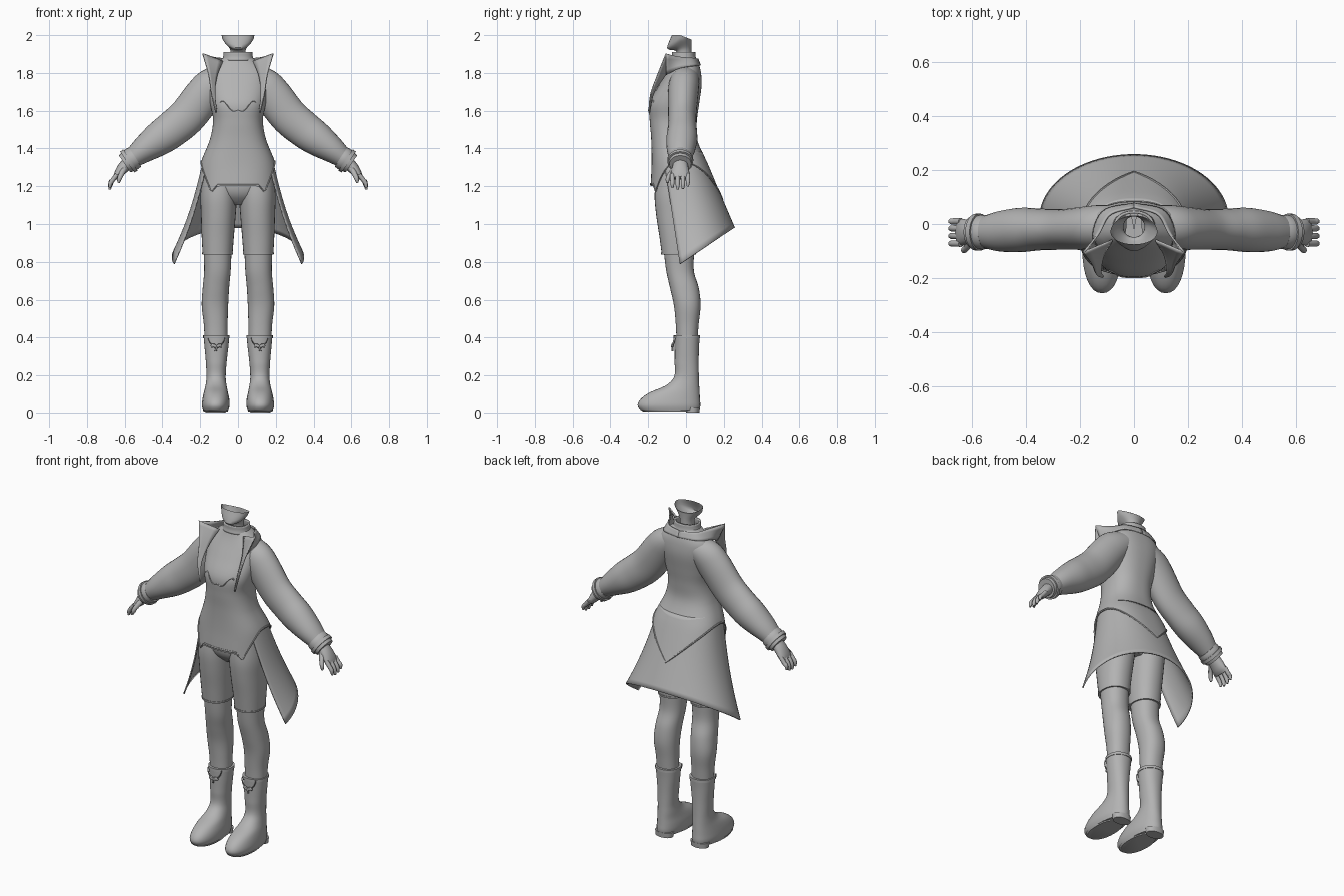
import bpy
from math import sin, cos, pi, radians
from mathutils import Vector

grey = bpy.data.materials.new("plain grey")
grey.diffuse_color = (0.45, 0.45, 0.45, 1)


def spline(rows, t):
    """Smooth interpolation of a table whose first column is the key."""
    i = 0
    while i < len(rows) - 2 and t > rows[i + 1][0]:
        i += 1
    a, b = rows[i], rows[i + 1]
    p, n = rows[max(i - 1, 0)], rows[min(i + 2, len(rows) - 1)]
    h = b[0] - a[0]
    s = min(max((t - a[0]) / h, 0), 1)
    out = []
    for k in range(1, len(a)):
        ma = (b[k] - p[k]) / (b[0] - p[0]) * h
        mb = (n[k] - a[k]) / (n[0] - a[0]) * h
        out.append((2*s**3 - 3*s*s + 1)*a[k] + (s**3 - 2*s*s + s)*ma
                   + (3*s*s - 2*s**3)*b[k] + (s**3 - s*s)*mb)
    return out


def grid(name, f, nu, nv, closed=True, caps=(False, False), mirror=False, thick=0):
    """Surface from f(u, v), with u and v running 0..1."""
    cols = nu if closed else nu + 1
    verts = [f(i / nu, j / nv) for j in range(nv + 1) for i in range(cols)]
    faces = [(j*cols + i, j*cols + (i + 1) % cols, (j + 1)*cols + (i + 1) % cols, (j + 1)*cols + i)
             for j in range(nv) for i in range(nu)]
    if caps[0]:
        faces.append(tuple(reversed(range(cols))))
    if caps[1]:
        faces.append(tuple(range(nv*cols, nv*cols + cols)))
    me = bpy.data.meshes.new(name)
    me.from_pydata(verts, [], faces)
    me.materials.append(grey)
    ob = bpy.data.objects.new(name, me)
    bpy.context.collection.objects.link(ob)
    bpy.ops.object.select_all(action='DESELECT')
    bpy.context.view_layer.objects.active = ob
    ob.select_set(True)
    bpy.ops.object.shade_smooth_by_angle(angle=radians(40))
    if thick:
        m = ob.modifiers.new("thickness", 'SOLIDIFY')
        m.thickness, m.offset = thick, 0
    if mirror:
        ob.modifiers.new("mirror", 'MIRROR')
    return ob


def oval(rows, a, z, power=2.4):
    """Point on a level section; rows are (z, centre x, half width, front y, back y)."""
    xc, rx, yf, yb = spline(rows, z)
    c, s = cos(a), sin(a)
    yc = (yf + yb) / 2
    e = 2 / power
    x = xc + rx * abs(c)**e * (1 if c > 0 else -1)
    y = yc + (yb - yf) / 2 * abs(s)**e * (1 if s > 0 else -1)
    return Vector((x, y, z))


def stack(name, rows, nv=24, power=2.2, **kw):
    z0, z1 = rows[0][0], rows[-1][0]
    return grid(name, lambda u, v: oval(rows, u*2*pi, z0 + (z1 - z0)*v, power), 32, nv, **kw)


def tube(name, pts, nu=16, nv=16, mirror=True):
    """Limb through (x, y, z, radius, depth radius) points."""
    rows = [(i,) + p for i, p in enumerate(pts)]
    top = len(pts) - 1

    def f(u, v):
        x, y, z, r, ry = spline(rows, v*top)
        d = Vector(spline(rows, min(v*top + .05, top))[:3]) - Vector(spline(rows, max(v*top - .05, 0))[:3])
        n = Vector((-d.z, 0, d.x)).normalized()
        a = u*2*pi
        return Vector((x, y, z)) + n*r*cos(a) + Vector((0, ry*sin(a), 0))
    return grid(name, f, nu, nv, caps=(True, True), mirror=mirror)


# jacket body with pointed hem
TORSO = [(1.10, 0, .23, -.19, .205), (1.2, 0, .215, -.187, .165), (1.32, 0, .198, -.182, .115),
         (1.45, 0, .148, -.184, .058), (1.55, 0, .132, -.192, .058), (1.64, 0, .148, -.193, .07),
         (1.74, 0, .16, -.14, .083), (1.81, 0, .155, -.1, .078), (1.85, 0, .115, -.08, .066),
         (1.89, 0, .066, -.066, .045)]
HEM = [(0, 1.2), (.5, 1.2), (.64, 1.155), (1, 1.325)]


def hem(a):
    p = oval(TORSO, a, 1.2)
    u = min(abs(p.x) / .215, 1)
    if sin(a) > 0:
        return 1.325 - .21*(1 - u)
    for (u0, z0), (u1, z1) in zip(HEM, HEM[1:]):
        if u <= u1:
            return z0 + (z1 - z0)*(u - u0)/(u1 - u0)
    return 1.325


def jacket(u, v):
    a = u*2*pi
    z = hem(a) + (1.44 - hem(a))*v/.4 if v < .4 else 1.44 + .45*(v - .4)/.6
    return oval(TORSO, a, z)


grid("jacket_body", jacket, 96, 40)
# rolled hem edge
grid("jacket_hem", lambda u, v: jacket(u, .02) * 1 + Vector((cos(u*2*pi), sin(u*2*pi), 0))
     * .005*cos(v*2*pi) + Vector((0, 0, .006*sin(v*2*pi))), 96, 6)


# coat tail, open at the front
def tail(u, v):
    a0, a1 = -.55, -.22
    p = oval(TORSO, a0 + (pi - 2*a0)*u, 1.38)
    a = a1 + (pi - 2*a1)*u
    y = .02 + .235*sin(a)
    q = Vector((.347*cos(a), y, .79 + (y + .03)/.285*.19))
    r = p*.97
    r.z = 1.38
    r = r.lerp(q, v)
    r.x *= 1 - .07*sin(pi*v)
    return r


grid("coat_tail", tail, 48, 16, closed=False, thick=.008)

# sleeves and layered cuffs
tube("sleeve", [(.06, 0, 1.785, .06, .07), (.13, -.01, 1.74, .092, .08), (.18, -.015, 1.685, .1, .08),
                (.265, -.02, 1.575, .1, .075), (.345, -.02, 1.505, .097, .077),
                (.42, -.022, 1.45, .09, .082), (.5, -.027, 1.393, .07, .074),
                (.565, -.03, 1.342, .05, .055)], 28, 36)
tube("cuff", [(.545, -.03, 1.355, .06, .062), (.565, -.03, 1.342, .062, .064),
              (.6, -.03, 1.318, .054, .058)], 24, 6)
tube("cuff_band", [(.57, -.03, 1.339, .068, .069), (.586, -.03, 1.328, .067, .068)], 24, 2)

# hands
tube("palm", [(.575, -.03, 1.332, .034, .036), (.61, -.03, 1.295, .03, .044),
              (.635, -.03, 1.262, .023, .049), (.65, -.03, 1.243, .014, .046)], 16, 12)
for i, (y, drop) in enumerate([(-.072, .008), (-.044, 0), (-.016, .003), (.01, .016)]):
    tube("finger_%d" % (i + 1), [(.64, y, 1.262, .012, .013), (.664, y, 1.232, .012, .012),
                                 (.676, y, 1.205 + drop, .011, .011),
                                 (.679, y, 1.183 + drop, .006, .006)], 10, 9)
tube("thumb", [(.597, -.055, 1.3, .016, .016), (.615, -.082, 1.268, .014, .014),
               (.628, -.096, 1.24, .012, .012), (.632, -.098, 1.218, .006, .006)], 10, 9)

# neck collar, slightly raised band
stack("neck_collar", [(1.865, 0, .078, -.075, .052), (1.885, 0, .073, -.07, .046),
                      (1.91, 0, .071, -.07, .044)], 6, thick=.01)


# neck flaring into an open jaw
def neck(u, v):
    a = u*2*pi
    c, s = cos(a), sin(a)
    f = max(-s, 0)
    rows = [(0, .042*c, -.012 + .042*s, 1.85), (.5, .042*c, -.012 + .04*s, 1.925 - .01*f),
            (.85, .08*c*(1 - .25*f), -.03 + (.06 if s > 0 else .07)*s, 1.975 - .042*f),
            (1, .087*c, -.03 + (.062 if s > 0 else .045)*s, 2 - .025*max(s, 0))]
    return Vector(spline(rows, v))


grid("neck_and_jaw", neck, 32, 20)

# standing lapel: columns are height key, outer edge, inner edge
LAPEL = [(0, .118, -.197, 1.59, .112, -.192, 1.59), (1, .14, -.186, 1.69, .122, -.172, 1.69),
         (2, .155, -.15, 1.79, .112, -.115, 1.78), (3, .187, -.105, 1.902, .08, -.06, 1.862)]


def lapel(u, v):
    r = spline(LAPEL, 3*v)
    return Vector(r[3:]).lerp(Vector(r[:3]), u)


grid("lapel", lapel, 4, 16, closed=False, mirror=True, thick=.007)

# collar wing from the lapel tip round to the nape
WING = [(0, .187, -.105, 1.902, .135, -.105, 1.79), (1, .13, -.035, 1.885, .15, -.03, 1.825),
        (2, .088, .035, 1.878, .11, .05, 1.838), (3, 0, .062, 1.875, 0, .076, 1.84)]


def wing(u, v):
    r = spline(WING, 3*v)
    return Vector(r[:3]).lerp(Vector(r[3:]), u)


grid("collar_wing", wing, 4, 16, closed=False, mirror=True, thick=.007)


# seam below the bust
def seam(u, v):
    x = .11*u
    z = 1.605 + .04*sin(pi*u*.5)**2 - .012*sin(pi*u*2)
    a = -pi/2 + u*.62
    p = oval(TORSO, a, z)
    return p + Vector((0, .004*cos(v*2*pi), .004*sin(v*2*pi)))


grid("bust_seam", seam, 16, 6, closed=False, mirror=True)

# shorts
stack("shorts_seat", [(1.1, 0, .06, -.1, .04), (1.15, 0, .15, -.15, .085), (1.22, 0, .19, -.165, .1),
                      (1.36, 0, .165, -.15, .07)], 14, caps=(True, False))
stack("shorts_leg", [(.84, .108, .079, -.128, .05), (.93, .107, .085, -.14, .06),
                     (1.05, .104, .092, -.158, .08), (1.15, .102, .097, -.166, .092),
                     (1.27, .095, .095, -.155, .09)], 20, caps=(True, True), mirror=True)
stack("shorts_trim", [(.838, .108, .081, -.131, .053), (.848, .108, .082, -.132, .054)], 1,
      caps=(True, True), mirror=True)

# legs
stack("leg", [(.38, .116, .06, -.05, .06), (.47, .118, .063, -.054, .067), (.57, .122, .07, -.064, .077),
              (.66, .117, .07, -.084, .068), (.75, .109, .07, -.104, .042),
              (.86, .108, .074, -.118, .043)], 28, mirror=True)

# boots with raised heels
stack("boot", [(.012, .118, .066, -.238, .07), (.04, .118, .073, -.256, .076), (.075, .117, .071, -.24, .074),
               (.11, .117, .064, -.192, .072), (.145, .116, .056, -.11, .07), (.19, .116, .051, -.064, .068),
               (.27, .115, .055, -.06, .067), (.35, .114, .063, -.06, .069), (.405, .114, .068, -.062, .073)],
      36, caps=(True, True), mirror=True)
stack("boot_heel", [(0, .118, .053, 0, .071), (.03, .118, .056, -.005, .074)], 3,
      caps=(True, True), mirror=True)
stack("boot_sole", [(.006, .118, .064, -.228, .02), (.016, .118, .068, -.243, .02)], 1,
      caps=(True, True), mirror=True)
stack("boot_rim", [(.396, .114, .07, -.065, .075), (.412, .114, .07, -.065, .075)], 1,
      caps=(True, True), mirror=True)


# curved boot notch edging and a small bow
def notch(u, v):
    a = pi*u
    return Vector((.114 + .045*cos(a), -.058 - .012*sin(a) + .005*cos(v*2*pi),
                   .405 - .05*sin(a) + .005*sin(v*2*pi)))


grid("boot_notch", notch, 16, 6, closed=False, mirror=True)
tube("bow_loop", [(.086, -.068, .352, .006, .005), (.098, -.072, .358, .011, .007),
                  (.114, -.073, .352, .006, .007), (.13, -.072, .358, .011, .007),
                  (.142, -.068, .352, .006, .005)], 8, 12)
tube("bow_tail", [(.114, -.073, .352, .006, .005), (.118, -.071, .328, .006, .005)], 8, 3)
